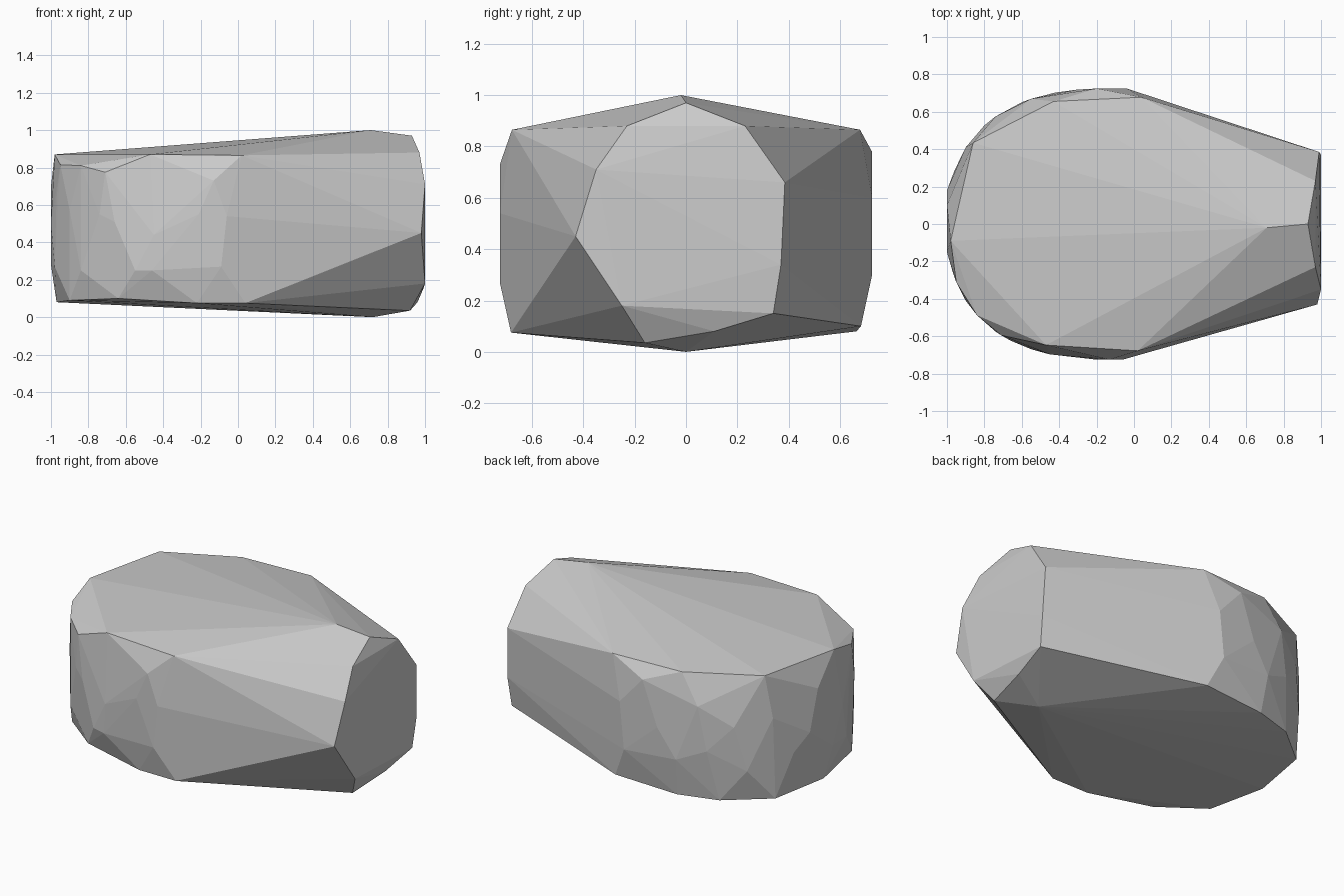
import bpy
import bmesh

default_cube = bpy.data.objects.get("Cube")
if default_cube:
    bpy.data.objects.remove(default_cube, do_unlink=True)


def half_width(x, inset=1.0):
    """Half width of the rounded end at a given length position."""
    reach = min(1.0, max(0.0, (-0.13 - x) / 0.87))
    return 0.725 * inset * (1 - reach ** 2.4) ** (1 / 2.4)


def side_points(direction, pairs, inset=1.0):
    """Place (length, height) pairs on one side of the rounded outline."""
    return [(x, direction * half_width(x, inset), z) for x, z in pairs]


FRONT, BACK = -1, 1

# Flat narrow end, listed around its rim
narrow_end = [
    (0.98, -0.43, 0.45), (1.0, -0.35, 0.71), (0.97, -0.23, 0.88),
    (0.93, 0, 0.97), (0.97, 0.23, 0.88), (0.99, 0.385, 0.66),
    (1.0, 0.37, 0.34), (0.99, 0.34, 0.15), (0.96, 0.11, 0.08),
    (0.92, -0.16, 0.035), (1.0, -0.25, 0.18),
]

# Ridge points on the upper and lower sides, and the blunt tip
ridges = [(0.71, -0.02, 1.0), (0.72, 0, 0)]
tip = [(-0.98, -0.09, 0.87), (-0.97, 0, 0.08), (-1, -0.15, 0.5),
       (-1, 0.18, 0.45), (-1, 0.1, 0.7), (-1, -0.05, 0.28)]

# Upper and lower rims, slightly inset from the sides
rims = side_points(FRONT, [(0.02, 0.865), (-0.47, 0.87)], inset=0.935)
rims += side_points(BACK, [(0.04, 0.865), (-0.43, 0.865), (-0.86, 0.87)], inset=0.935)
rims += side_points(FRONT, [(0.04, 0.075), (-0.22, 0.075), (-0.64, 0.1),
                            (-0.9, 0.09)], inset=0.94)
rims += side_points(BACK, [(0.02, 0.1), (-0.4, 0.08), (-0.65, 0.08),
                           (-0.9, 0.08)], inset=0.94)

# Chipped facets on both sides
sides = side_points(FRONT, [
    (-0.95, 0.815), (-0.84, 0.81), (-0.71, 0.775), (-0.97, 0.64), (-0.9, 0.57),
    (-0.74, 0.55), (-0.66, 0.51), (-0.55, 0.25), (-0.46, 0.25), (-0.45, 0.44),
    (-0.21, 0.55), (-0.06, 0.54), (-0.09, 0.27), (-0.13, 0.73), (-0.84, 0.25),
    (-0.98, 0.27),
])
sides += side_points(BACK, [
    (-0.2, 0.78), (-0.04, 0.6), (-0.07, 0.3), (-0.3, 0.5), (-0.42, 0.32),
    (-0.55, 0.68), (-0.6, 0.4), (-0.74, 0.56), (-0.8, 0.28), (-0.9, 0.6),
    (-0.96, 0.35),
])

# Wrap the points in a faceted shell
bm = bmesh.new()
for point in narrow_end + ridges + tip + rims + sides:
    bm.verts.new(point)
hull = bmesh.ops.convex_hull(bm, input=bm.verts[:])
loose = [v for v in bm.verts if not v.link_faces]
bmesh.ops.delete(bm, geom=loose, context="VERTS")

# Merge nearly coplanar triangles into broad facets
bmesh.ops.dissolve_limit(bm, angle_limit=0.03, verts=bm.verts[:], edges=bm.edges[:])
bmesh.ops.recalc_face_normals(bm, faces=bm.faces[:])

mesh = bpy.data.meshes.new("faceted_stone")
bm.to_mesh(mesh)
bm.free()
stone = bpy.data.objects.new("faceted_stone", mesh)
bpy.context.collection.objects.link(stone)

# Plain grey material
colour = (0.6, 0.6, 0.6, 1)
grey = bpy.data.materials.new("stone_grey")
grey.use_nodes = True
grey.diffuse_color = colour
for node in grey.node_tree.nodes:
    if node.type == "BSDF_PRINCIPLED":
        node.inputs["Base Color"].default_value = colour
mesh.materials.append(grey)
